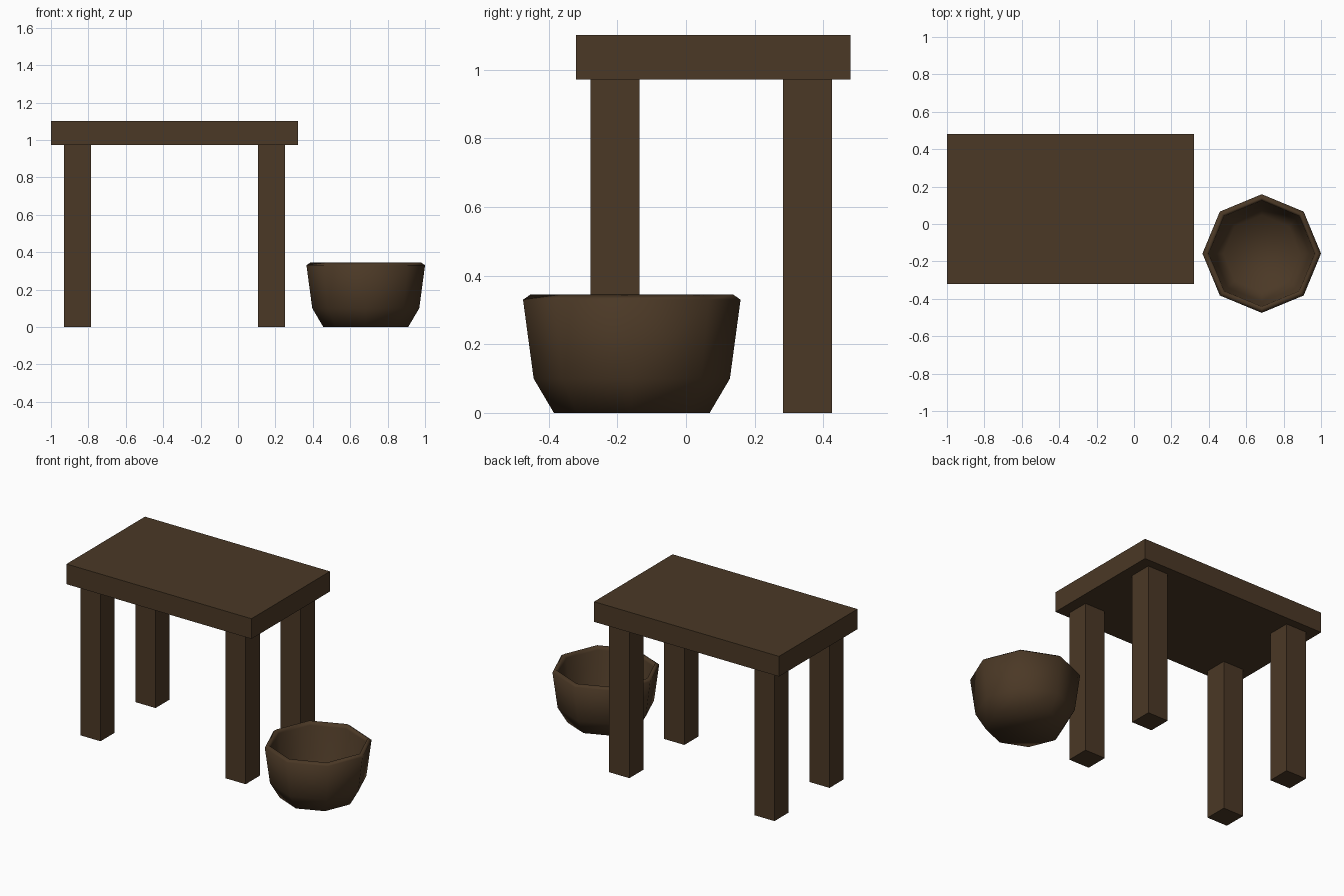
import bpy, bmesh
from math import cos, sin, pi

if "Cube" in bpy.data.objects:
    bpy.data.objects.remove(bpy.data.objects["Cube"], do_unlink=True)

# Dark wood
wood = bpy.data.materials.new("dark_brown_wood")
wood.use_nodes = True
colour = (0.07, 0.04, 0.019, 1)
wood.diffuse_color = colour
wood.node_tree.nodes["Principled BSDF"].inputs["Base Color"].default_value = colour


def finish(name, bm, location=(0, 0, 0)):
    bmesh.ops.recalc_face_normals(bm, faces=bm.faces)
    mesh = bpy.data.meshes.new(name)
    bm.to_mesh(mesh)
    bm.free()
    mesh.materials.append(wood)
    obj = bpy.data.objects.new(name, mesh)
    obj.location = location
    bpy.context.collection.objects.link(obj)
    return obj


def box(name, centre, size):
    bm = bmesh.new()
    bmesh.ops.create_cube(bm, size=1)
    bmesh.ops.scale(bm, vec=size, verts=bm.verts)
    return finish(name, bm, centre)


def lathe(name, profile, sides, location):
    """Spin (radius, height) points into a closed shell with capped ends."""
    bm = bmesh.new()
    rings = [[bm.verts.new((r * cos(2 * pi * i / sides), r * sin(2 * pi * i / sides), z))
              for i in range(sides)] for r, z in profile]
    for low, high in zip(rings, rings[1:]):
        for i in range(sides):
            j = (i + 1) % sides
            bm.faces.new((low[i], low[j], high[j], high[i]))
    bm.faces.new(rings[0][::-1])
    bm.faces.new(rings[-1])
    for face in bm.faces:
        face.smooth = True
    return finish(name, bm, location)


# Table top
box("table_top", (-0.34, 0.08, 1.037), (1.32, 0.8, 0.13))

# Four square legs
for side, x in (("right", -0.858), ("left", 0.178)):
    for end, y in (("front", -0.207), ("back", 0.354)):
        box(f"{end}_{side}_leg", (x, y, 0.486), (0.144, 0.144, 0.972))

# Eight-sided bowl: outside, thin rim, then inside
bowl_profile = [(0.227, 0), (0.286, 0.1), (0.317, 0.33), (0.295, 0.345),
                (0.283, 0.32), (0.258, 0.115), (0.205, 0.03)]
lathe("bowl", bowl_profile, 8, (0.683, -0.158, 0))
